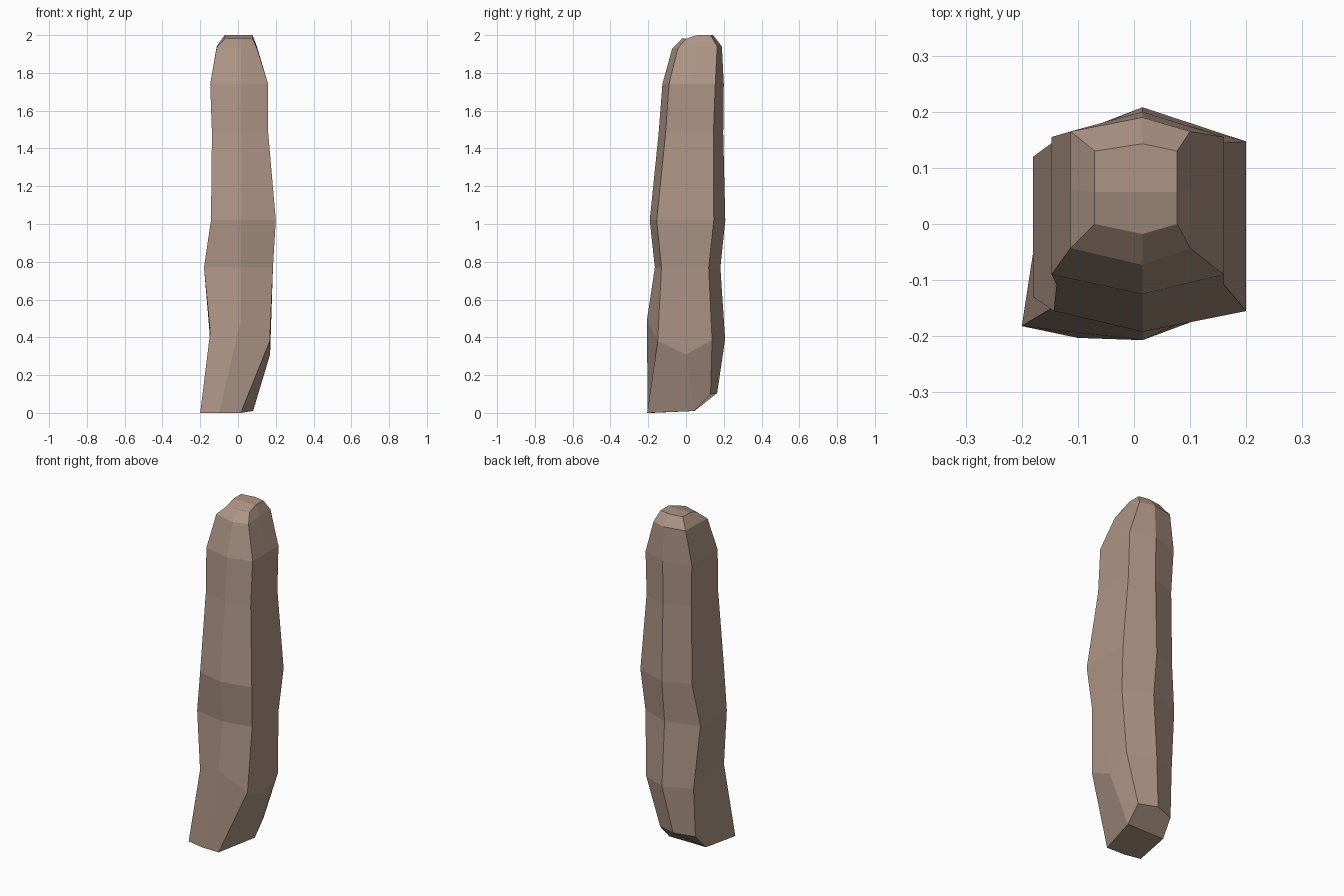
import bpy
import bmesh

# Stone colour
stone = bpy.data.materials.new("warm_brown_stone")
stone.diffuse_color = (0.42, 0.30, 0.235, 1)

# Cross-sections: z, left x, right x, front ridge y, front side y, back side y, back ridge y
sections = [
    (0.77, -0.18, 0.185, -0.165, -0.13, 0.12, 0.182),
    (1.02, -0.143, 0.20, -0.192, -0.155, 0.147, 0.208),
    (1.48, -0.138, 0.16, -0.145, -0.108, 0.145, 0.197),
    (1.74, -0.147, 0.16, -0.125, -0.09, 0.155, 0.20),
]
RIDGE = 0.015


def ring_points(z, left, right, front, front_side, back_side, back):
    mid = (front_side + back_side) / 2
    return [(left, front_side, z), (RIDGE, front, z), (right, front_side, z),
            (right, mid, z), (right, back_side, z), (RIDGE, back, z),
            (left, back_side, z), (left, mid, z)]


# Slanted foot, and the uneven ring where it bends
foot = [(-0.20, -0.182, 0), (-0.10, -0.203, 0), (0.015, -0.206, 0),
        (0.08, 0.045, 0.01), (0.08, 0.13, 0.10), (-0.03, 0.165, 0.105),
        (-0.15, 0.125, 0.10), (-0.165, 0.045, 0.01)]
bend = [(-0.147, -0.15, 0.43), (RIDGE, -0.207, 0.49), (0.168, -0.15, 0.38),
        (0.17, 0.0, 0.31), (0.168, 0.138, 0.385), (RIDGE, 0.207, 0.39),
        (-0.147, 0.138, 0.39), (-0.15, 0.0, 0.42)]
# Rounded shoulder and crown
shoulder = [(-0.113, -0.043, 1.935), (RIDGE, -0.073, 1.93), (0.10, -0.043, 1.93),
            (0.10, 0.06, 1.94), (0.10, 0.165, 1.94), (RIDGE, 0.19, 1.94),
            (-0.113, 0.165, 1.94), (-0.113, 0.06, 1.94)]
crown = [(-0.07, 0.0, 1.98), (RIDGE, -0.018, 1.985), (0.077, 0.0, 1.98),
         (0.077, 0.057, 2.0), (0.077, 0.13, 2.0), (RIDGE, 0.143, 2.0),
         (-0.07, 0.13, 2.0), (-0.07, 0.057, 2.0)]

# Loft the standing stone through all rings
bm = bmesh.new()
rings = [[bm.verts.new(p) for p in ring]
         for ring in [foot, bend] + [ring_points(*s) for s in sections] + [shoulder, crown]]
for low, high in zip(rings, rings[1:]):
    for i in range(8):
        j = (i + 1) % 8
        bm.faces.new((low[i], low[j], high[j], high[i]))

# Close both ends with a front and a back facet
for ring in (rings[0], rings[-1]):
    bm.faces.new([ring[i] for i in (7, 0, 1, 2, 3)])
    bm.faces.new([ring[i] for i in (3, 4, 5, 6, 7)])
bmesh.ops.recalc_face_normals(bm, faces=bm.faces[:])

mesh = bpy.data.meshes.new("standing_stone")
bm.to_mesh(mesh)
bm.free()
mesh.materials.append(stone)
bpy.context.collection.objects.link(bpy.data.objects.new("standing_stone", mesh))
